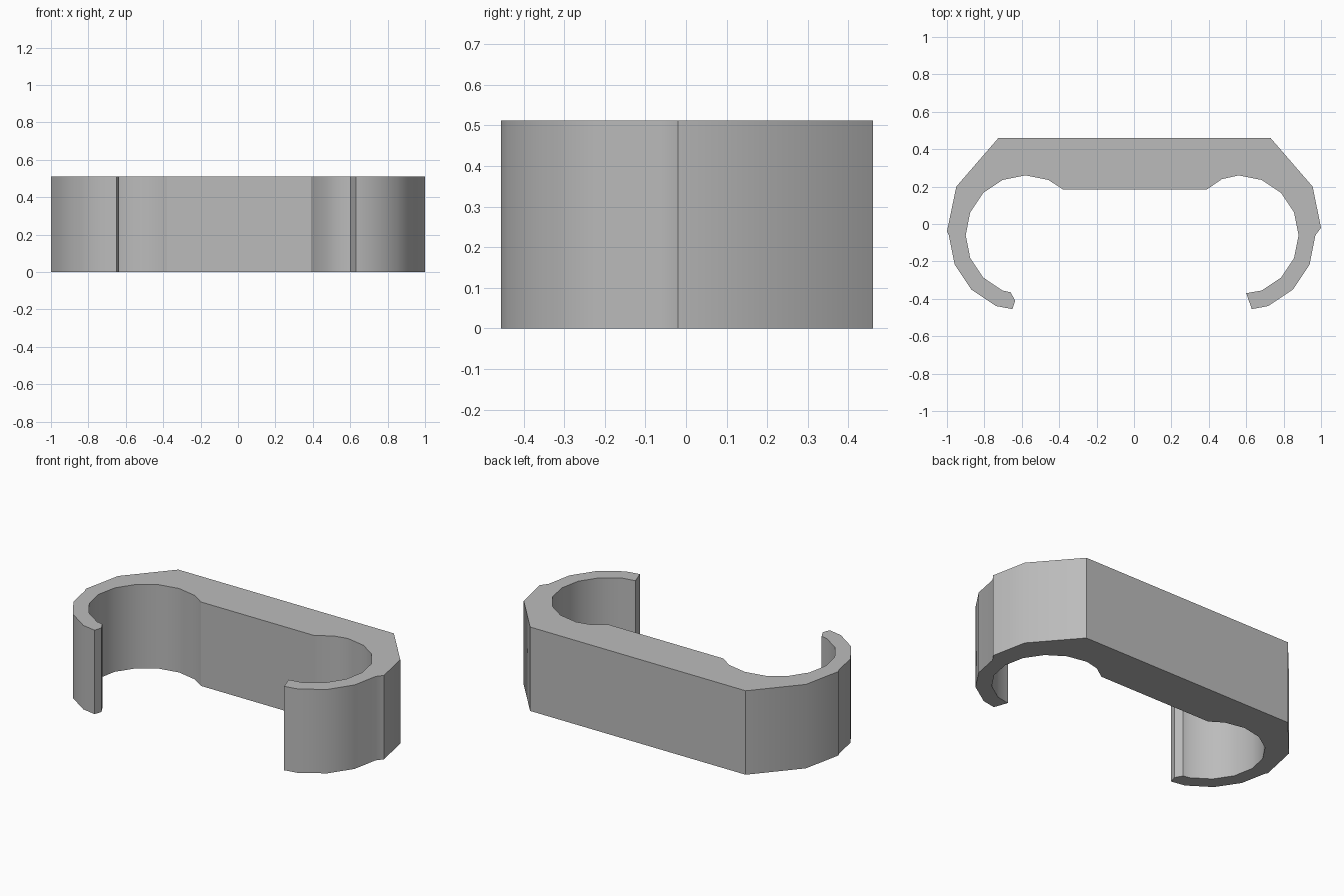
import bpy
import bmesh
from math import cos, sin, radians

HEIGHT = 0.512
STEP = 22.5
INNER, OUTER = 0.32, 0.41
LEFT_CENTRE, RIGHT_CENTRE = (0.56, -0.06), (-0.58, -0.06)

default = bpy.data.objects.get("Cube")
if default:
    bpy.data.objects.remove(default, do_unlink=True)


def arc(centre, radius, start, steps):
    """Points on a faceted arc; a negative step count runs clockwise."""
    direction = 1 if steps > 0 else -1
    points = []
    for i in range(abs(steps) + 1):
        angle = radians(start + direction * i * STEP)
        points.append((centre[0] + radius * cos(angle),
                       centre[1] + radius * sin(angle)))
    return points


def make_material(name, colour):
    material = bpy.data.materials.new(name)
    material.use_nodes = True
    material.diffuse_color = colour
    shader = next(n for n in material.node_tree.nodes if n.type == 'BSDF_PRINCIPLED')
    shader.inputs["Base Color"].default_value = colour
    return material


def extrude_profile(name, outline, height, material):
    """Turn a closed outline into a solid standing on the ground."""
    bm = bmesh.new()
    base = bm.faces.new([bm.verts.new((x, y, 0)) for x, y in outline])
    result = bmesh.ops.extrude_face_region(bm, geom=[base], use_keep_orig=True)
    top = [v for v in result["geom"] if isinstance(v, bmesh.types.BMVert)]
    bmesh.ops.translate(bm, vec=(0, 0, height), verts=top)
    bmesh.ops.recalc_face_normals(bm, faces=bm.faces)
    mesh = bpy.data.meshes.new(name)
    bm.to_mesh(mesh)
    bm.free()
    mesh.materials.append(material)
    obj = bpy.data.objects.new(name, mesh)
    bpy.context.collection.objects.link(obj)
    return obj


# Right hook: outside from the back corner to the tip, then back along the inside
right_hook = [(-0.725, 0.46), (-0.95, 0.2), (-1.0, -0.04)]
right_hook += arc(RIGHT_CENTRE, OUTER, 180, 3)
right_hook += [(-0.65, -0.455), (-0.635, -0.41), (-0.66, -0.365)]
right_hook += arc(RIGHT_CENTRE, INNER, 247.5, -8)

# Straight front wall of the bridge between the hooks
bridge = [(-0.38, 0.185), (0.39, 0.185), (0.47, 0.24)]

# Left hook: inside to the tip, then outside to the back corner
left_hook = arc(LEFT_CENTRE, INNER, 90, -7)
left_hook += [(0.60, -0.37), (0.63, -0.455)]
left_hook += arc(LEFT_CENTRE, OUTER, -67.5, 3)
left_hook += [(1.0, -0.02), (0.955, 0.2), (0.73, 0.46)]

grey = make_material("light grey plastic", (0.5, 0.5, 0.5, 1))
clip = extrude_profile("double_clip", right_hook + bridge + left_hook, HEIGHT, grey)

# Smooth the curved walls, keep the corners crisp
bpy.ops.object.select_all(action='DESELECT')
clip.select_set(True)
bpy.context.view_layer.objects.active = clip
bpy.ops.object.shade_smooth_by_angle(angle=radians(30))
